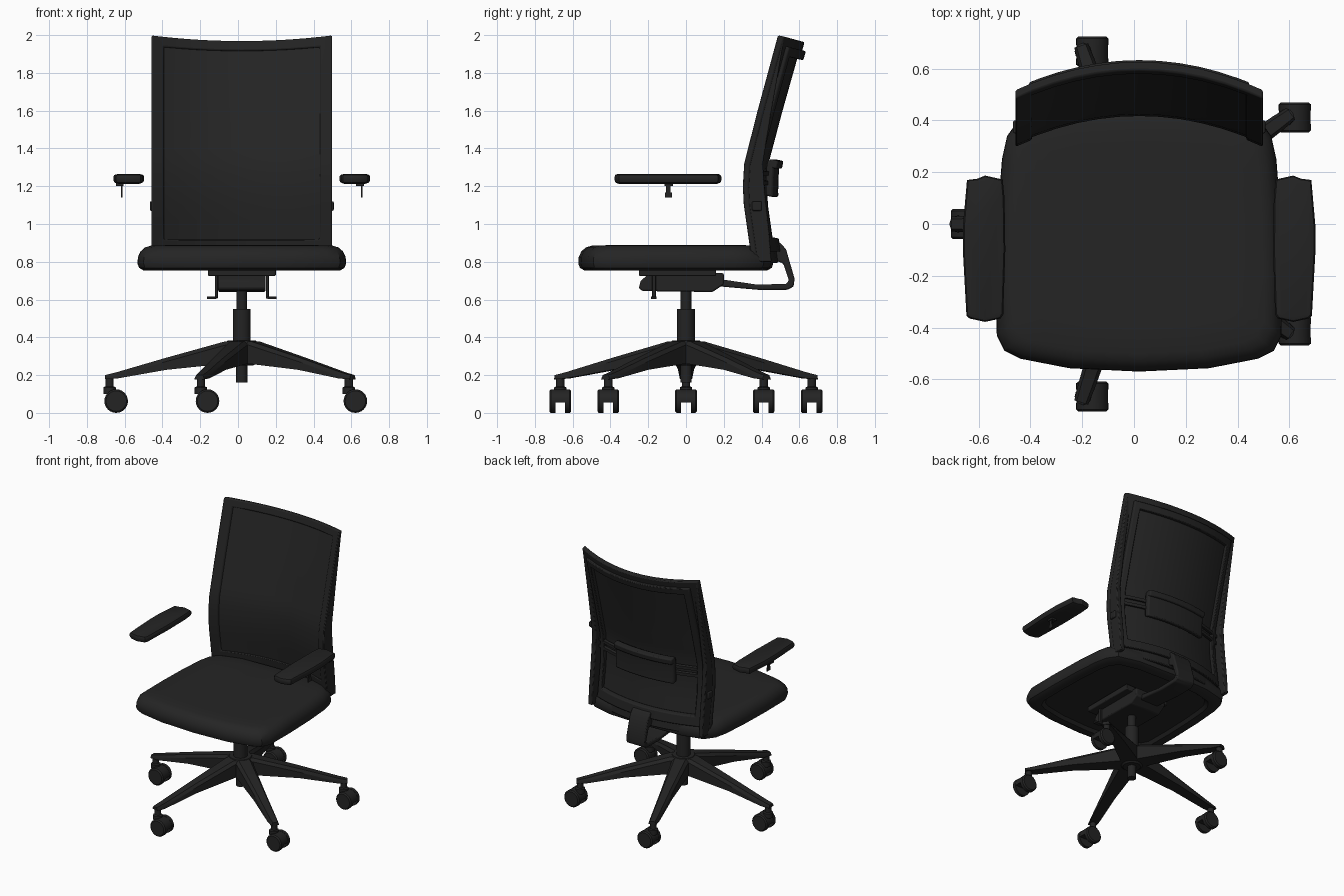
import bpy, bmesh, math
from mathutils import Vector

if "Cube" in bpy.data.objects:
    bpy.data.objects.remove(bpy.data.objects["Cube"])

CX = 0.02  # the chair's own centre line


def material(name, v):
    m = bpy.data.materials.new(name)
    m.diffuse_color = (v, v, v, 1)
    m.use_nodes = True
    m.node_tree.nodes["Principled BSDF"].inputs["Base Color"].default_value = m.diffuse_color
    return m


FABRIC = material("black fabric", 0.018)
PLASTIC = material("black plastic", 0.017)


def finish(name, bm, mat, bevel=0.0):
    bmesh.ops.recalc_face_normals(bm, faces=bm.faces)
    me = bpy.data.meshes.new(name)
    bm.to_mesh(me)
    bm.free()
    ob = bpy.data.objects.new(name, me)
    bpy.context.collection.objects.link(ob)
    me.materials.append(mat)
    if bevel:
        b = ob.modifiers.new("bevel", 'BEVEL')
        b.width, b.segments, b.limit_method = bevel, 2, 'ANGLE'
    return ob


def loft(name, rings, mat, bevel=0.0):
    """Skin closed rings of equal length and cap both ends."""
    bm = bmesh.new()
    vs = [[bm.verts.new(p) for p in r] for r in rings]
    n = len(vs[0])
    for a, b in zip(vs, vs[1:]):
        for i in range(n):
            bm.faces.new((a[i], a[(i + 1) % n], b[(i + 1) % n], b[i]))
    bm.faces.new(vs[0])
    bm.faces.new(vs[-1])
    return finish(name, bm, mat, bevel)


def box(name, x0, x1, y0, y1, z0, z1, mat=PLASTIC, bevel=0.006):
    return loft(name, [[(x0, y0, z), (x1, y0, z), (x1, y1, z), (x0, y1, z)] for z in (z0, z1)], mat, bevel)


def side_profile(name, pts, x0, x1, bevel=0.008):
    return loft(name, [[(x, y, z) for y, z in pts] for x in (x0, x1)], PLASTIC, bevel)


def turned(name, x, y, prof, n=24):
    """Upright turned part from (radius, z) pairs."""
    t = [2 * math.pi * i / n for i in range(n)]
    return loft(name, [[(x + r * math.cos(a), y + r * math.sin(a), z) for a in t] for r, z in prof], PLASTIC)


# Star base with five arms and twin-wheel casters
turned("base_hub", CX, 0, [(0.06, 0.25), (0.085, 0.27), (0.085, 0.37), (0.075, 0.382)])
turned("gas_lift", CX, 0, [(0.03, 0.16), (0.03, 0.36), (0.047, 0.36), (0.047, 0.55), (0.028, 0.55), (0.028, 0.68)])
for k in range(5):
    a = math.radians(36 + 72 * k)
    d, s = Vector((math.cos(a), math.sin(a), 0)), Vector((-math.sin(a), math.cos(a), 0))
    rings = []
    for r, w, z0, z1 in ((0.05, 0.06, 0.26, 0.38), (0.09, 0.058, 0.26, 0.378), (0.40, 0.042, 0.228, 0.292),
                         (0.66, 0.033, 0.182, 0.216), (0.725, 0.028, 0.178, 0.2)):
        c = Vector((CX, 0, 0)) + d * r
        rings.append([c + s * u + Vector((0, 0, z)) for u, z in
                      ((-w, z0), (w, z0), (w, z1 - 0.02), (w * 0.65, z1), (-w * 0.65, z1), (-w, z1 - 0.02))])
    loft(f"base_arm_{k}", rings, PLASTIC)
    px, py = CX + 0.70 * d.x, 0.70 * d.y
    turned(f"caster_stem_{k}", px, py, [(0.033, 0.10), (0.033, 0.135), (0.022, 0.14), (0.022, 0.19)], 12)
    wx = px + 0.035
    for side in (-1, 1):
        loft(f"caster_wheel_{k}_{'left' if side < 0 else 'right'}",
             [[(wx + r * math.cos(t * math.pi / 12), py + side * y, 0.0625 + r * math.sin(t * math.pi / 12))
               for t in range(24)] for r, y in ((0.0625, 0.026), (0.0625, 0.05), (0.054, 0.058))], PLASTIC)
    # hood between the wheels
    loft(f"caster_hood_{k}", [[(wx + 0.061 * math.cos(t * math.pi / 12), py + y, 0.0625 + max(-0.008, 0.061 * math.sin(t * math.pi / 12)))
                               for t in range(-1, 14)] for y in (-0.028, 0.028)], PLASTIC)

# Tilt mechanism under the seat
side_profile("tilt_mechanism", [(-0.25, 0.66), (-0.24, 0.70), (-0.19, 0.74), (0.20, 0.74), (0.20, 0.68),
                                (0.14, 0.64), (-0.23, 0.645)], CX - 0.125, CX + 0.125)
box("seat_plate", CX - 0.18, CX + 0.18, -0.25, 0.16, 0.725, 0.765)
for side, nm in ((-1, "left"), (1, "right")):
    x = CX + side * 0.135
    box(f"lever_stem_{nm}", x - 0.008, x + 0.008, -0.18, -0.16, 0.605, 0.74, bevel=0.003)
    f = x + side * 0.025
    box(f"lever_foot_{nm}", f - 0.025, f + 0.025, -0.185, -0.155, 0.602, 0.616, bevel=0.003)

# Curved spine carrying the backrest
side_profile("back_spine", [(0.15, 0.72), (0.20, 0.705), (0.37, 0.68), (0.53, 0.682), (0.545, 0.70), (0.515, 0.79),
                            (0.45, 0.82), (0.45, 0.90), (0.50, 0.90), (0.53, 0.865), (0.575, 0.71), (0.57, 0.67),
                            (0.54, 0.652), (0.40, 0.65), (0.15, 0.672)], CX - 0.075, CX + 0.075)

# Seat cushion: half outline mirrored, stacked in rounded layers
half = [(0, -0.57), (0.27, -0.557), (0.46, -0.52), (0.52, -0.49), (0.55, -0.43), (0.552, -0.2), (0.545, 0.05),
        (0.53, 0.25), (0.51, 0.34), (0.46, 0.41), (0.3, 0.45), (0, 0.462)]
outline = half + [(-x, y) for x, y in half[-2:0:-1]]


def seat_ring(z, inset):
    kx, ky = 1 - inset / 0.55, 1 - inset / 0.516
    return [(CX + x * kx, -0.054 + (y + 0.054) * ky, z) for x, y in outline]


loft("seat", [seat_ring(z, i) for z, i in ((0.775, 0.10), (0.755, 0.08), (0.755, 0.03), (0.768, 0.008), (0.79, 0),
                                           (0.825, 0.002), (0.855, 0.016), (0.876, 0.04), (0.885, 0.07),
                                           (0.888, 0.16))], FABRIC)

# Backrest: a surface bowed across its width and kinked at the lumbar
LINE = [(0.80, 0.345), (1.10, 0.302), (1.20, 0.297), (1.32, 0.304), (1.60, 0.375), (2.0, 0.483)]


def back_point(u, z, dy):
    for (z0, y0), (z1, y1) in zip(LINE, LINE[1:]):
        if z <= z1:
            break
    c = 1 - (u / 0.48) ** 2
    y = y0 + (y1 - y0) * (z - z0) / (z1 - z0) + 0.11 * c
    return (CX + u, y + dy, z - 0.03 * c * max(0, (z - 1.3) / 0.7))


def back_shell(name, us, zs, keep, dy, thick, mat, bevel=0.0):
    bm = bmesh.new()
    g = [[bm.verts.new(back_point(u, z, dy)) for u in us] for z in zs]
    for j in range(len(zs) - 1):
        for i in range(len(us) - 1):
            if keep(i, j):
                bm.faces.new((g[j][i], g[j][i + 1], g[j + 1][i + 1], g[j + 1][i]))
    bmesh.ops.delete(bm, geom=[v for v in bm.verts if not v.link_faces], context='VERTS')
    new = bmesh.ops.extrude_face_region(bm, geom=bm.faces[:], use_keep_orig=True)["geom"]
    bmesh.ops.translate(bm, verts=[v for v in new if isinstance(v, bmesh.types.BMVert)],
                        vec=(0, thick, -0.2 * thick))
    return finish(name, bm, mat, bevel)


def spread(w, rim):
    inner = [-w + rim + (2 * (w - rim)) * i / 10 for i in range(11)]
    return [-w] + inner + [w]


MID = [1.02, 1.10, 1.15, 1.20, 1.26, 1.32, 1.40, 1.50, 1.60, 1.80]


def border(us, zs):
    return lambda i, j: i in (0, len(us) - 2) or j in (0, len(zs) - 2)


us, zs = spread(0.478, 0.065), [0.80, 0.92] + MID + [1.945, 2.0]
back_shell("back_frame", us, zs, border(us, zs), 0, 0.035, PLASTIC, 0.008)
us2, zs2 = spread(0.425, 0.04), [0.86, 0.93] + MID + [1.90, 1.95]
back_shell("back_inner_rim", us2, zs2, border(us2, zs2), 0.02, 0.035, PLASTIC, 0.006)
us3, zs3 = spread(0.43, 0.03), [0.88] + MID + [1.96]
back_shell("back_mesh", us3, zs3, lambda i, j: True, 0.01, 0.012, FABRIC)

# Deep side stiles of the frame
for side, nm in ((-1, "left"), (1, "right")):
    ring = []
    for z, t in ((0.80, 0.10), (0.95, 0.11), (1.10, 0.115), (1.20, 0.11), (1.32, 0.095), (1.60, 0.07), (1.97, 0.035)):
        p = [back_point(side * 0.474, z, 0.005), back_point(side * 0.44, z, 0.005)]
        y = p[0][1] + t
        ring.append([p[0], p[1], (p[1][0], y, z), (p[0][0], y, z)])
    loft(f"back_stile_{nm}", ring, PLASTIC, 0.006)
    # pivot knob on the stile
    x = CX + side * 0.475
    box(f"stile_knob_{nm}", x - 0.012, x + 0.012, 0.35, 0.40, 1.07, 1.12)

# Lumbar support: bowed pad with a thin strap to each side
pad_u = [-0.24 + 0.06 * i for i in range(9)]
back_shell("lumbar_pad", pad_u, [1.15, 1.18, 1.25, 1.31, 1.34], lambda i, j: True, 0.04, 0.04, PLASTIC, 0.01)
back_shell("lumbar_lip", pad_u, [1.30, 1.345], lambda i, j: True, 0.05, 0.045, PLASTIC, 0.008)
strap_u = [-0.45 + 0.09 * i for i in range(11)]
for n, z in enumerate((1.21, 1.26)):
    back_shell(f"lumbar_strap_{n}", strap_u, [z, z + 0.022], lambda i, j: True, 0.035, 0.02, PLASTIC)

# Armrest pads with their short stems
pad = [(0.625, 0.175), (0.665, 0.17), (0.68, 0.0), (0.68, -0.12), (0.667, -0.355), (0.655, -0.365), (0.595, -0.378),
       (0.535, -0.365), (0.525, -0.35), (0.517, -0.1), (0.52, 0.1), (0.527, 0.172), (0.595, 0.187)]
for side, nm in ((-1, "left"), (1, "right")):
    loft(f"armrest_{nm}", [[(CX + side * (0.598 + (x - 0.598) * k), -0.096 + (y + 0.096) * q, z) for x, y in pad]
                           for z, k, q in ((1.213, 0.7, 0.93), (1.22, 0.93, 0.985), (1.232, 1, 1), (1.25, 1, 1),
                                           (1.26, 0.93, 0.985), (1.264, 0.75, 0.95))], PLASTIC)
    x = CX + side * 0.636
    box(f"armrest_stem_{nm}", x - 0.004, x + 0.004, -0.106, -0.082, 1.165, 1.22, bevel=0)
    box(f"armrest_button_{nm}", x - 0.004, x + 0.004, -0.112, -0.075, 1.14, 1.166, bevel=0)
    box(f"armrest_plate_{nm}", x - 0.03, x + 0.01, -0.115, -0.07, 1.20, 1.222, bevel=0)

# Smooth rounded parts, keep the edges crisp
bpy.ops.object.select_all(action='SELECT')
bpy.context.view_layer.objects.active = bpy.data.objects["seat"]
bpy.ops.object.shade_smooth_by_angle(angle=math.radians(32))
